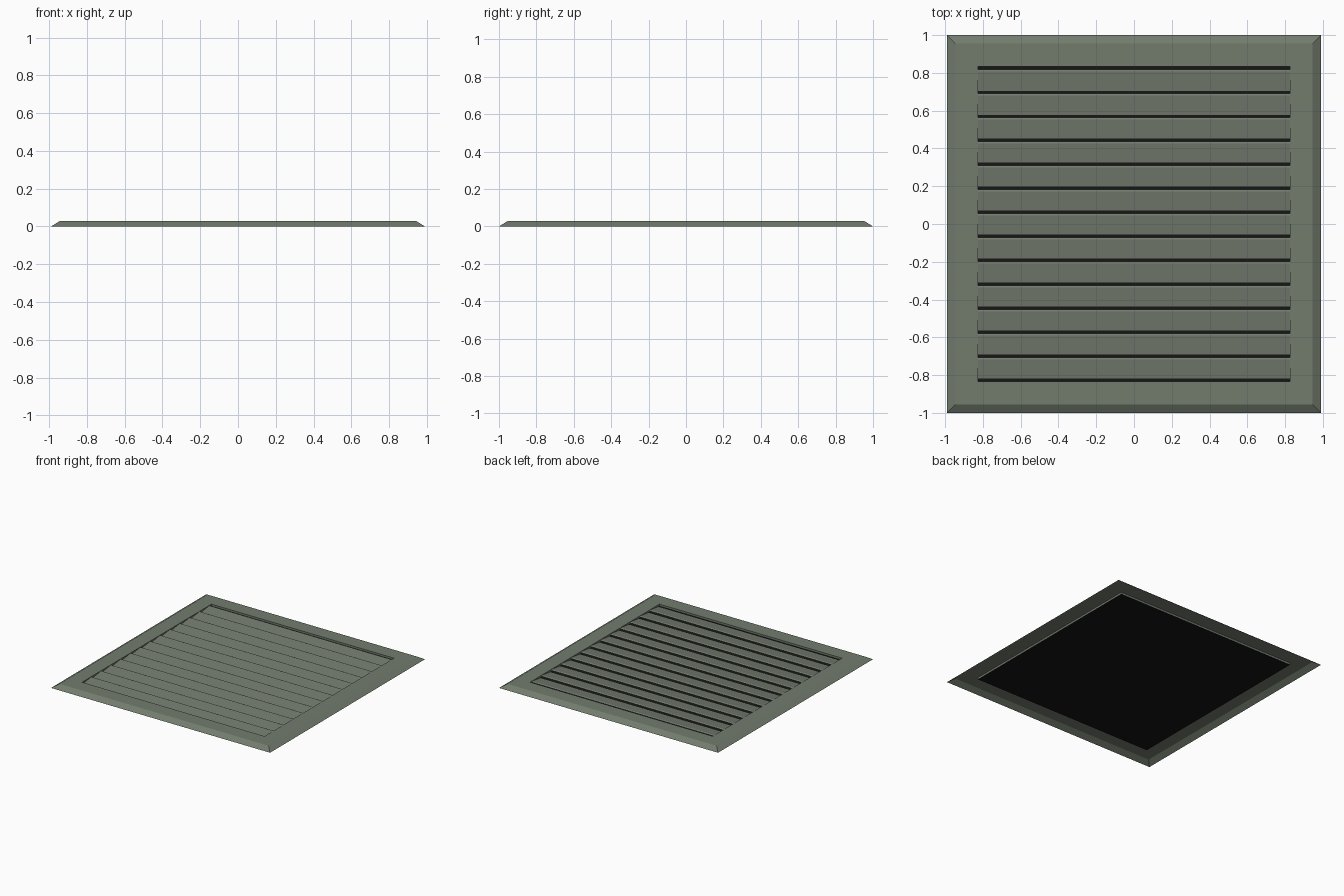
import bpy

if "Cube" in bpy.data.objects:
    bpy.data.objects.remove(bpy.data.objects["Cube"])


def material(name, rgb):
    m = bpy.data.materials.new(name)
    m.diffuse_color = (*rgb, 1)
    m.use_nodes = True
    m.node_tree.nodes["Principled BSDF"].inputs["Base Color"].default_value = m.diffuse_color
    return m


def add_object(name, verts, faces, mat):
    me = bpy.data.meshes.new(name)
    me.from_pydata(verts, [], faces)
    me.materials.append(mat)
    ob = bpy.data.objects.new(name, me)
    bpy.context.collection.objects.link(ob)
    return ob


green = material("painted_metal", (0.17, 0.20, 0.155))
black = material("dark_backing", (0.008, 0.008, 0.008))

TOP, BACK = 0.028, 0.012
IX, IY = 0.825, 0.835

# Frame: pressed sheet with sloped outer skirt, flat face and folded inner lip
rings = [(0.99, 1.0, 0.0), (0.945, 0.955, TOP), (IX, IY, TOP), (IX, IY, BACK)]
verts = [(sx * x, sy * y, z) for x, y, z in rings
         for sx, sy in ((-1, -1), (1, -1), (1, 1), (-1, 1))]
faces = [(4 * r + k, 4 * r + (k + 1) % 4, 4 * r + 4 + (k + 1) % 4, 4 * r + 4 + k)
         for r in range(3) for k in range(4)]
add_object("frame", verts, faces, green)

# Dark panel behind the slats
add_object("backing_panel",
           [(-IX, -IY, BACK), (IX, -IY, BACK), (IX, IY, BACK), (-IX, IY, BACK)],
           [(3, 2, 1, 0)], black)

# Slats: 13 sheets rising towards the back, each with a folded rear edge
COUNT, PITCH = 13, 0.127
profile = [(0.007, 0.0125), (0.109, 0.026), (0.119, 0.021)]
for i in range(COUNT):
    y0 = (i - COUNT / 2) * PITCH
    verts = [(x, y0 + y, z) for y, z in profile for x in (-IX, IX)]
    add_object(f"slat_{i + 1:02d}", verts, [(0, 1, 3, 2), (2, 3, 5, 4)], green)
